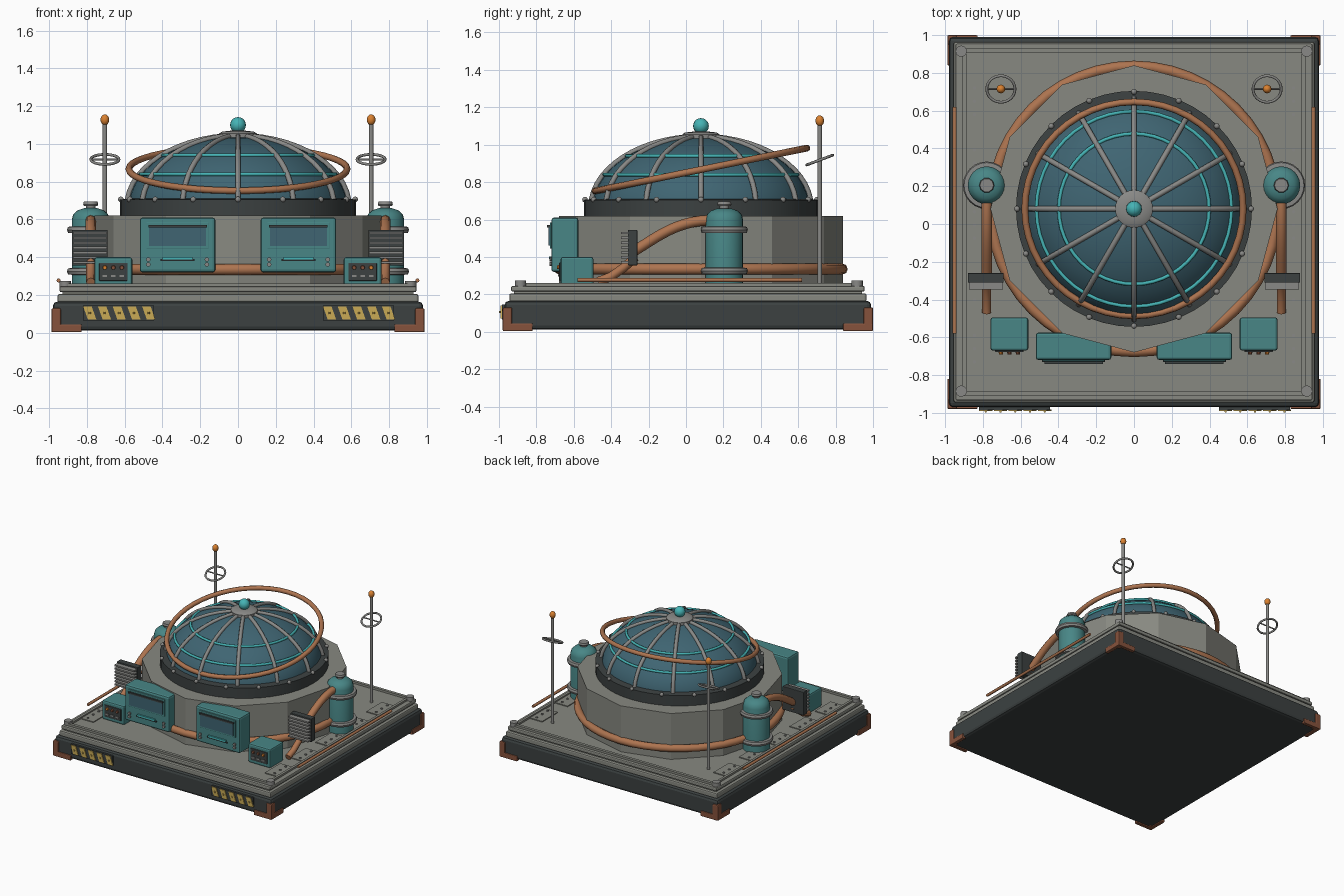
import bpy, bmesh, math
from mathutils import Vector, Matrix

if "Cube" in bpy.data.objects:
    bpy.data.objects.remove(bpy.data.objects["Cube"])

CY = 0.08  # dome centre in y


def mat(name, *rgb):
    m = bpy.data.materials.new(name)
    m.diffuse_color = (*rgb, 1)
    m.use_nodes = True
    m.node_tree.nodes["Principled BSDF"].inputs["Base Color"].default_value = m.diffuse_color
    return m


GRAY = mat("deck gray", .245, .25, .22)
METAL = mat("metal gray", .25, .25, .24)
DARK = mat("dark iron", .045, .053, .053)
GLASS = mat("blue glass", .05, .13, .17)
TEAL = mat("teal paint", .065, .24, .24)
CYAN = mat("bright cyan", .06, .45, .46)
COPPER = mat("copper", .42, .175, .08)
RUST = mat("dark copper", .24, .085, .045)
ORANGE = mat("orange lamp", .70, .22, .03)
YELLOW = mat("hazard yellow", .58, .40, .09)


def make(name, bm, m, smooth=True):
    bmesh.ops.recalc_face_normals(bm, faces=bm.faces)
    me = bpy.data.meshes.new(name)
    bm.to_mesh(me)
    bm.free()
    ob = bpy.data.objects.new(name, me)
    bpy.context.collection.objects.link(ob)
    me.materials.append(m)
    if smooth:
        bpy.context.view_layer.objects.active = ob
        bpy.ops.object.select_all(action='DESELECT')
        ob.select_set(True)
        bpy.ops.object.shade_smooth_by_angle(angle=math.radians(35))
    return ob


def box(name, m, x, y, z, bevel=0):
    """Box from (min, max) ranges."""
    bm = bmesh.new()
    bmesh.ops.create_cube(bm, size=1)
    for v in bm.verts:
        v.co = [(r[0] + r[1]) / 2 + c * (r[1] - r[0]) for r, c in zip((x, y, z), v.co)]
    if bevel:
        bmesh.ops.bevel(bm, geom=bm.edges[:], offset=bevel, segments=2, profile=.5, affect='EDGES')
    return make(name, bm, m, False)


def lathe(name, m, prof, at=(0, 0, 0), n=32, start=0, smooth=True, rot=None):
    """Solid of revolution about z from (radius, height) points."""
    bm = bmesh.new()
    rings = []
    for r, z in prof:
        rings.append([bm.verts.new((r * math.cos(start + i * math.tau / n),
                                    r * math.sin(start + i * math.tau / n), z)) for i in range(n)])
    for a, b in zip(rings, rings[1:]):
        for i in range(n):
            bm.faces.new((a[i], a[(i + 1) % n], b[(i + 1) % n], b[i]))
    bm.faces.new(rings[0])
    bm.faces.new(rings[-1])
    bm.transform(Matrix.Translation(at) @ (rot or Matrix()))
    return make(name, bm, m, smooth)


def rod(name, m, r, z0, z1, x, y, n=12):
    return lathe(name, m, [(r, z0), (r, z1)], (x, y, 0), n)


def ball(name, m, r, at, stretch=1):
    bm = bmesh.new()
    bmesh.ops.create_uvsphere(bm, u_segments=16, v_segments=10, radius=r)
    bm.transform(Matrix.Translation(at) @ Matrix.Diagonal((1, 1, stretch, 1)))
    return make(name, bm, m)


def pipe(name, m, pts, r, closed=False, smooth=True):
    """Round tube along a path."""
    cu = bpy.data.curves.new(name, 'CURVE')
    cu.dimensions = '3D'
    cu.bevel_depth = r
    cu.bevel_resolution = 2
    cu.use_fill_caps = True
    sp = cu.splines.new('POLY')
    sp.points.add(len(pts) - 1)
    for p, c in zip(sp.points, pts):
        p.co = (*c, 1)
    sp.use_cyclic_u = closed
    sp.use_smooth = smooth
    ob = bpy.data.objects.new(name, cu)
    bpy.context.collection.objects.link(ob)
    cu.materials.append(m)
    bpy.ops.object.select_all(action='DESELECT')
    bpy.context.view_layer.objects.active = ob
    ob.select_set(True)
    bpy.ops.object.convert(target='MESH')
    return ob


def hoop(name, m, R, r, at, tilt=0, n=48):
    rot = Matrix.Rotation(tilt, 3, 'X')
    pipe(name, m, [Vector(at) + rot @ Vector((R * math.cos(i * math.tau / n),
         R * math.sin(i * math.tau / n), 0)) for i in range(n)], r, True)


def span(a, b):
    return (min(a, b), max(a, b))


# Base slab and stepped deck
box("base_slab", DARK, (-.98, .98), (-.97, .99), (.012, .165), .022)
box("deck_lower", GRAY, (-.955, .955), (-.945, .965), (.16, .205), .01)
box("deck_middle", GRAY, (-.93, .93), (-.92, .94), (.2, .22))
box("deck_top", GRAY, (-.945, .945), (-.935, .955), (.215, .245), .008)
for s, y in ((-1, -.90), (1, .92)):
    box("deck_end_rail", GRAY, (-.9, .9), (y - .012, y + .012), (.24, .262))
for sx in (-1, 1):
    box("deck_side_rail", GRAY, span(sx * .888, sx * .908), (-.88, .9), (.24, .26))
    for sy in (-1, 1):
        # Copper corner guards: post and two feet
        X = lambda d: span(sx * .988, sx * (.988 - d))
        Y = lambda d: span(.01 + sy * .99, .01 + sy * (.99 - d))
        box("corner_post", RUST, X(.05), Y(.05), (.003, .13), .008)
        box("corner_foot_x", RUST, X(.16), Y(.03), (.003, .045), .006)
        box("corner_foot_y", RUST, X(.03), Y(.16), (.003, .045), .006)
        rod("deck_corner_bolt", METAL, .03, .24, .275, sx * .915, .015 + sy * .9)
    # Riveted side plates
    for i in range(5):
        y = .65 - i * .3275
        box("deck_plate", GRAY, span(sx * .775, sx * .885), (y - .1, y + .1), (.24, .252))
        for dy in (-.07, .0, .07):
            rod("plate_rivet", METAL, .009, .25, .259, sx * .845, y + dy, 8)
    pipe("side_rod", COPPER, [(sx * .95, -.58, .277), (sx * .95, .62, .277)], .011)

# Hazard stripes on the front edge
for x0 in (-.82, .45):
    for i in range(5):
        bm = bmesh.new()
        x = x0 + i * .078
        out = [(x, .14), (x + .045, .14), (x + .07, .07), (x + .025, .07)]
        f = bm.faces.new([bm.verts.new((a, -.991, b)) for a, b in out])
        g = bmesh.ops.extrude_face_region(bm, geom=[f])['geom']
        bmesh.ops.translate(bm, vec=(0, .008, 0), verts=[v for v in g if isinstance(v, bmesh.types.BMVert)])
        make("hazard_stripe", bm, YELLOW, False)
    box("stripe_backing", DARK, (x0, x0 + .375), (-.985, -.96), (.065, .145))
    for i in range(5):
        rod("stripe_stud", YELLOW, .006, .1, .11, x0 + .035 + i * .078, -.994, 6)

# Twelve-sided drum, pipe around it, bolted collar
lathe("drum", GRAY, [(.76, .24), (.76, .62)], (0, CY, 0), 12, math.pi / 2, False)
hoop("drum_pipe", COPPER, .755, .03, (0, CY, .335))
lathe("collar", DARK, [(.625, .61), (.625, .705), (.56, .712)], (0, CY, 0), 48)
for i in range(16):
    a = i * math.tau / 16
    ball("collar_bolt", METAL, .015, (.62 * math.cos(a), CY + .62 * math.sin(a), .706))

# Glass dome with ribs, cyan hoops, cap and beacon
BASE, H, R = .66, .38, .58
arc = [(R * math.cos(t), BASE + H * math.sin(t)) for t in [i * math.pi / 2 / 14 for i in range(14)]]
lathe("glass_dome", GLASS, arc + [(.02, BASE + H)], (0, CY, 0), 48)
for i in range(12):
    a = i * math.tau / 12
    pipe("dome_rib", METAL, [(1.015 * r * math.cos(a), CY + 1.015 * r * math.sin(a), z + .004)
                             for r, z in arc], .0145)
for z in (.84, .94):
    hoop("dome_hoop", CYAN, R * math.sqrt(1 - ((z - BASE) / H) ** 2) + .006, .01, (0, CY, z))
lathe("dome_cap", METAL, [(.1, 1.025), (.1, 1.055), (.085, 1.065), (.04, 1.07)], (0, CY, 0), 24)
ball("beacon", CYAN, .042, (0, CY, 1.1))
hoop("tilted_ring", COPPER, .578, .018, (0, CY, .867), .2)

front = Matrix.Rotation(math.pi / 2, 4, 'X')  # turns a lathe axis to face -y
for s in (-1, 1):
    # Large console with screen
    c = s * .32
    box("large_console", TEAL, (c - .2, c + .2), (-.72, -.575), (.32, .61), .014)
    box("screen_frame", TEAL, (c - .165, c + .165), (-.728, -.71), (.445, .585), .004)
    box("screen", GLASS, (c - .15, c + .15), (-.734, -.72), (.46, .565))
    box("screen_hood", DARK, (c - .155, c + .155), (-.742, -.72), (.557, .57))
    box("console_handle", CYAN, (c - .08, c + .08), (-.732, -.715), (.388, .402))
    box("handle_shadow_bar", DARK, (c - .09, c + .09), (-.729, -.715), (.38, .39))
    for dx in (-.155, .155):
        for z in (.362, .388):
            lathe("console_screw", METAL, [(.012, 0), (.012, .016)], (c + dx, -.715, z), 10, rot=front)
    # Small console with knobs
    c = s * .66
    box("small_console", TEAL, (c - .1, c + .1), (-.67, -.495), (.245, .4), .012)
    box("knob_panel", DARK, (c - .075, c + .075), (-.678, -.66), (.275, .37), .003)
    for i in (-1, 0, 1):
        lathe("knob", ORANGE if i * s > 0 else RUST, [(.012, 0), (.01, .014)],
              (c + i * .045, -.676, .345), 10, rot=front)
        box("switch", METAL, (c + i * .045 - .012, c + i * .045 + .012), (-.684, -.67), (.295, .307))

    # Tank with bands and valve
    x, y = s * .78, .205
    lathe("tank", TEAL, [(.1, .24), (.1, .6), (.092, .628), (.07, .648), (.035, .66)], (x, y, 0), 24)
    for z in (.325, .545):
        lathe("tank_band", METAL, [(.1, z - .018), (.12, z - .016), (.126, z),
                                   (.12, z + .016), (.1, z + .018)], (x, y, 0), 24)
    rod("valve_stem", METAL, .025, .65, .675, x, y)
    lathe("valve_cap", METAL, [(.036, .672), (.04, .68), (.036, .695)], (x, y, 0), 10)

    # Radiator with fins
    box("radiator", DARK, span(s * .69, s * .88), (-.31, -.26), (.355, .545), .004)
    for i in range(7):
        z = .372 + i * .026
        box("radiator_fin", METAL, span(s * .695, s * .875), (-.347, -.3), (z - .006, z + .006))

    # Feed pipe from tank to radiator, and drain pipe to deck
    ctrl = [Vector(p) for p in ((x, .18, .595), (x, -.04, .61), (x, -.16, .5), (x, -.28, .43))]
    feed = []
    for i in range(13):
        t = i / 12
        w = ((1 - t) ** 3, 3 * t * (1 - t) ** 2, 3 * t * t * (1 - t), t ** 3)
        feed.append(sum((p * k for p, k in zip(ctrl, w)), Vector()))
    pipe("feed_pipe", COPPER, feed, .028)
    pipe("drain_pipe", COPPER, [(x, -.27, .40), (x, -.33, .345), (x, -.40, .295), (x, -.47, .268)], .024)

    # Antenna with tilted hoop and lamp
    x, y = s * .705, .715
    rod("antenna_mast", METAL, .012, .24, 1.11, x, y)
    hoop("antenna_hoop", METAL, .075, .0075, (x, y, .918), .36, 24)
    pipe("hoop_spoke", METAL, [(x - .075, y, .918), (x + .075, y, .918)], .005)
    ball("antenna_lamp", ORANGE, .023, (x, y, 1.128), 1.25)
